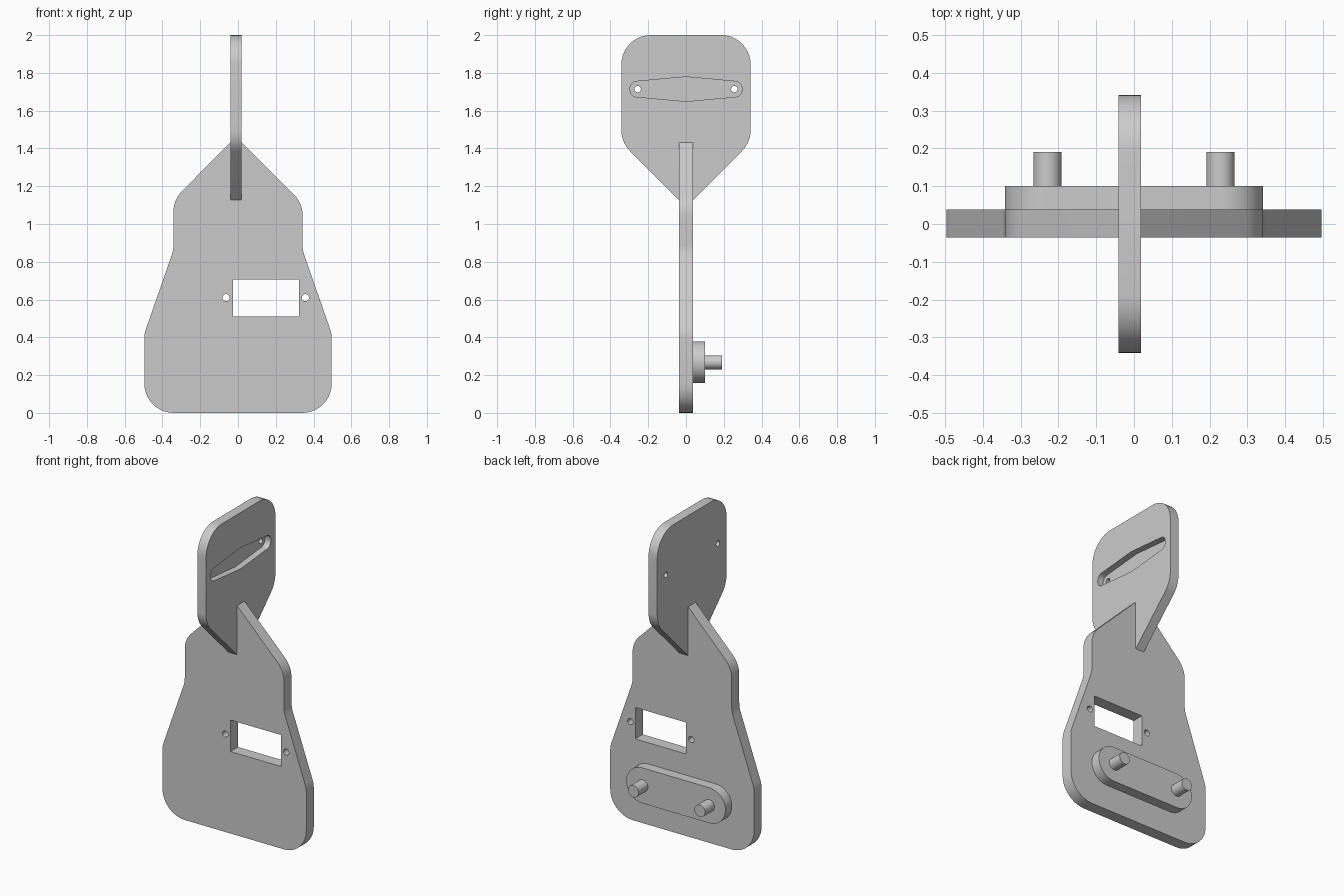
import bpy, bmesh, math
from mathutils import Vector

if "Cube" in bpy.data.objects:
    bpy.data.objects.remove(bpy.data.objects["Cube"], do_unlink=True)

grey = bpy.data.materials.new("plain grey")
grey.use_nodes = True
grey.diffuse_color = (0.6, 0.6, 0.6, 1)
grey.node_tree.nodes["Principled BSDF"].inputs["Base Color"].default_value = (0.6, 0.6, 0.6, 1)


def rounded(corners, steps=10):
    """Outline from (u, v, radius) corners, each radius turned into an arc."""
    out = []
    for i, (u, v, r) in enumerate(corners):
        p = Vector((u, v))
        if r == 0:
            out.append(p)
            continue
        a = (Vector(corners[i - 1][:2]) - p).normalized()
        b = (Vector(corners[(i + 1) % len(corners)][:2]) - p).normalized()
        half = a.angle(b) / 2
        centre = p + (a + b).normalized() * r / math.sin(half)
        start = p + a * r / math.tan(half) - centre
        end = p + b * r / math.tan(half) - centre
        sweep = start.angle_signed(end)
        for k in range(steps + 1):
            t = -sweep * k / steps
            out.append(centre + Vector((start.x * math.cos(t) - start.y * math.sin(t),
                                        start.x * math.sin(t) + start.y * math.cos(t))))
    return out


def circle(u, v, r, n=32):
    return [Vector((u + r * math.cos(math.tau * k / n), v + r * math.sin(math.tau * k / n)))
            for k in range(n)]


def prism(name, outline, axis, low, high):
    """Extrude a (u, z) outline along x or y."""
    place = (lambda p, d: (d, p.x, p.y)) if axis == "x" else (lambda p, d: (p.x, d, p.y))
    bm = bmesh.new()
    ends = [[bm.verts.new(place(p, d)) for p in outline] for d in (low, high)]
    for ring in ends:
        bm.faces.new(ring)
    for i in range(len(outline)):
        bm.faces.new((ends[0][i - 1], ends[0][i], ends[1][i], ends[1][i - 1]))
    bmesh.ops.recalc_face_normals(bm, faces=bm.faces)
    mesh = bpy.data.meshes.new(name)
    bm.to_mesh(mesh)
    bm.free()
    mesh.materials.append(grey)
    obj = bpy.data.objects.new(name, mesh)
    bpy.context.collection.objects.link(obj)
    return obj


def select(obj):
    bpy.ops.object.select_all(action="DESELECT")
    obj.select_set(True)
    bpy.context.view_layer.objects.active = obj


def cut(obj, outline, axis, low, high):
    """Remove a prism from the part."""
    cutter = prism("cutter", outline, axis, low, high)
    cutter.hide_render = True
    mod = obj.modifiers.new("cut", "BOOLEAN")
    mod.operation, mod.solver, mod.object = "DIFFERENCE", "EXACT", cutter
    select(obj)
    bpy.ops.object.modifier_apply(modifier=mod.name)
    bpy.data.objects.remove(cutter, do_unlink=True)


R = 0.155
FRONT, BACK = -0.036, 0.038
LEFT, RIGHT = -0.041, 0.019

# Upright body plate with a window and two screw holes
body = prism("body_plate", rounded([
    (-0.496, 0, R), (0.496, 0, R), (0.496, 0.42, R), (0.342, 0.86, R),
    (0.342, 1.11, R), (RIGHT, 1.432, 0), (LEFT, 1.432, 0),
    (-0.342, 1.128, R), (-0.342, 0.86, R), (-0.496, 0.42, R)]), "y", FRONT, BACK)
cut(body, rounded([(-0.026, 0.511, 0), (0.323, 0.511, 0),
                   (0.323, 0.707, 0), (-0.026, 0.707, 0)]), "y", -0.2, 0.2)
for x in (-0.063, 0.357):
    cut(body, circle(x, 0.61, 0.019), "y", -0.2, 0.2)

# Crosswise head plate with a shallow tapered pocket and two holes
head = prism("head_plate", rounded([
    (-0.037, 1.127, 0), (0.037, 1.127, 0), (0.342, 1.432, R), (0.342, 2, R),
    (-0.342, 2, R), (-0.342, 1.432, R)]), "x", LEFT, RIGHT)
MID = 1.714
cut(head, rounded([
    (-0.296, MID - 0.038, 0.037), (0, MID - 0.065, 0), (0.296, MID - 0.038, 0.037),
    (0.296, MID + 0.038, 0.037), (0, MID + 0.065, 0), (-0.296, MID + 0.038, 0.037)]),
    "x", RIGHT - 0.04, 0.2)
for y in (-0.256, 0.256):
    cut(head, circle(y, MID, 0.017), "x", -0.2, 0.2)

# Rounded mount on the back with two pegs
mount = prism("back_mount", rounded([
    (-0.342, 0.158, 0.11), (0.342, 0.158, 0.11),
    (0.342, 0.379, 0.11), (-0.342, 0.379, 0.11)]), "y", BACK, 0.1)
parts = [body, head, mount]
for side, x in (("left", 0.229), ("right", -0.229)):
    parts.append(prism(side + "_peg", circle(x, 0.268, 0.037), "y", 0.1, 0.191))

for part in parts:
    select(part)
    bpy.ops.object.shade_smooth_by_angle(angle=math.radians(30))
